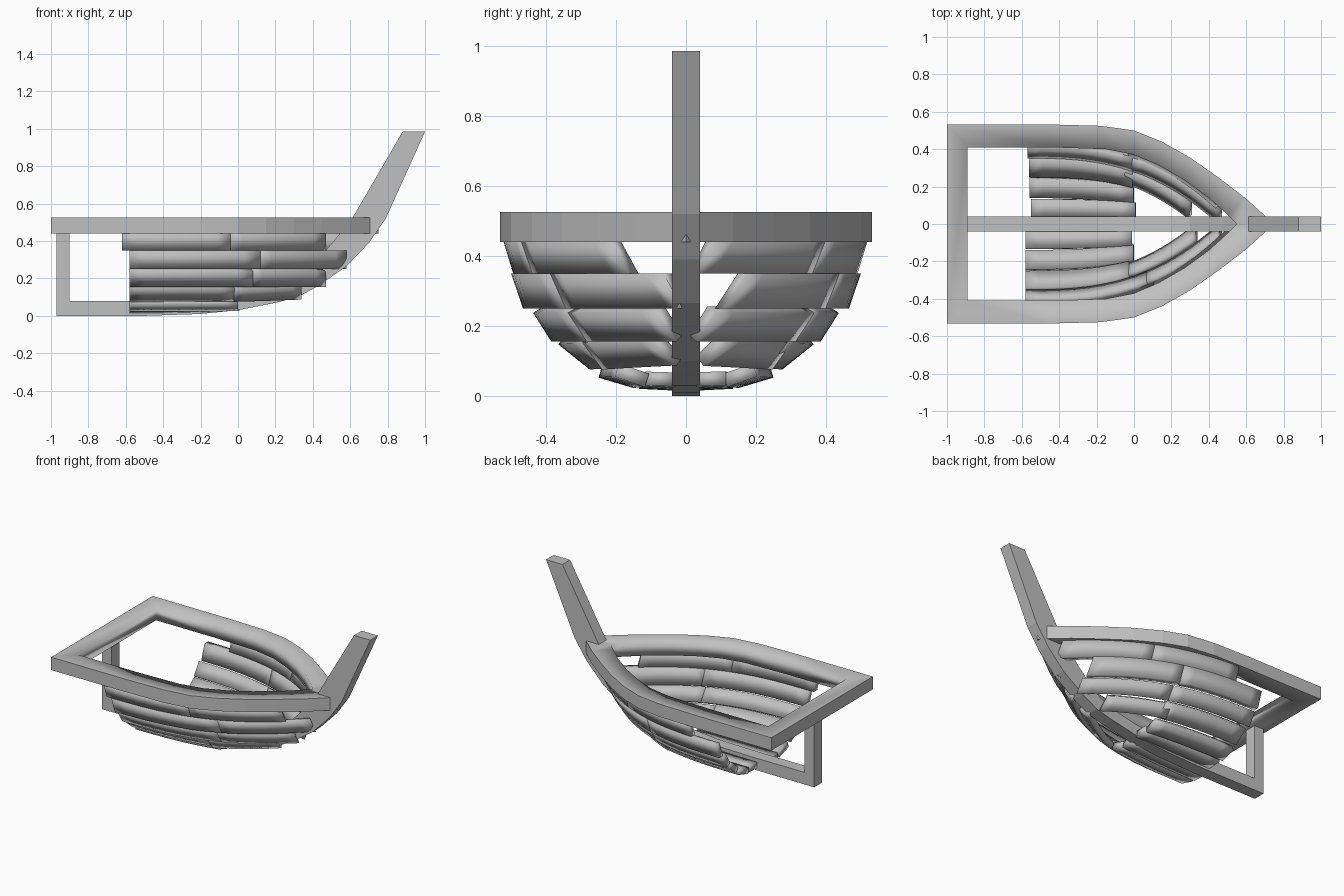
import bpy, bmesh
from mathutils import Vector

cube = bpy.data.objects.get("Cube")
if cube:
    bpy.data.objects.remove(cube, do_unlink=True)

wood = bpy.data.materials.new("grey_wood")
wood.use_nodes = True
grey = (0.53, 0.53, 0.53, 1)
wood.diffuse_color = grey
wood.node_tree.nodes["Principled BSDF"].inputs["Base Color"].default_value = grey


def finish(name, bm, smooth):
    bmesh.ops.recalc_face_normals(bm, faces=bm.faces)
    for f in bm.faces:
        f.smooth = smooth
    mesh = bpy.data.meshes.new(name)
    bm.to_mesh(mesh)
    bm.free()
    mesh.materials.append(wood)
    obj = bpy.data.objects.new(name, mesh)
    bpy.context.collection.objects.link(obj)


def loft(bm, rings, closed=False):
    """Skin a run of equal cross-sections; cap both ends if open."""
    vs = [[bm.verts.new(p) for p in r] for r in rings]
    n = len(vs[0])
    pairs = list(zip(vs, vs[1:])) + ([(vs[-1], vs[0])] if closed else [])
    for a, b in pairs:
        for i in range(n):
            j = (i + 1) % n
            bm.faces.new((a[i], a[j], b[j], b[i]))
    if not closed:
        bm.faces.new(vs[0])
        bm.faces.new(vs[-1])
    return vs


# Keel, stern post and raked stem as one profile
outer = [(-.97, 0), (-.5, 0), (-.2, .01), (0, .03), (.2, .07), (.32, .1), (.43, .16),
         (.58, .265), (.7, .39), (.79, .52), (1, .985)]
inner = [(.88, .985), (.61, .52), (.47, .35), (.4, .28), (.3, .19), (.2, .145), (0, .105),
         (-.2, .085), (-.5, .08), (-.9, .08), (-.9, .45), (-.97, .45)]
bm = bmesh.new()
loft(bm, [[(x, y, z) for x, z in outer + inner] for y in (-.04, .04)])
finish("keel_and_stem", bm, False)

# Gunwale: rectangular section swept round the deck outline
rim_out = [(-1, .532), (-.45, .532), (-.18, .525), (0, .5), (.15, .44), (.3, .355),
           (.45, .25), (.6, .135)]
rim_in = [(-.89, .41), (-.45, .41), (-.15, .4), (0, .37), (.13, .315), (.27, .235),
          (.4, .14), (.5, .05)]
pairs = list(zip(rim_out, rim_in))
path = pairs + [((.75, 0), (.55, 0))]
path += [((a[0], -a[1]), (b[0], -b[1])) for a, b in reversed(pairs)]
bm = bmesh.new()
rings = [[(*a, .44), (*a, .525), (*b, .525), (*b, .44)] for a, b in path]
vs = loft(bm, rings, closed=True)
outside = {v for ring in vs for v in ring[:2]}
for e in bm.edges:
    if all(v in outside for v in e.verts):
        e.smooth = False
finish("gunwale", bm, True)


# Hull planks
def hull_point(x, width, z, bow, rise):
    u = max(0, (x + .58) / (bow + .58))
    return Vector((x, width * max(0, 1 - u ** 2.7), z + rise * u * u))


def plank(name, side, row, x0, x1, steps=8):
    upper, lower = row
    rings = []
    for i in range(steps + 1):
        x = x0 + (x1 - x0) * i / steps
        top, low = hull_point(x, *upper), hull_point(x, *lower)
        ahead = hull_point(x + .01, *upper) - top
        inward = ahead.cross(top - low).normalized() * .04
        if inward.y > 0:
            inward = -inward
        if low.z > .2:  # the two highest strakes have level edges
            inward.z = 0
        ring = [top, low, low + inward, top + inward]
        rings.append([(p.x, side * max(p.y, .01), p.z) for p in ring])
    bm = bmesh.new()
    loft(bm, rings)
    finish(name, bm, True)


# Strakes from top to bottom: (half width, height, bow position, rise) per edge
rows = [((.523, .445, .70, 0), (.494, .35, .64, 0)),
        ((.5, .35, .64, 0), (.466, .25, .57, 0)),
        ((.437, .237, .56, 0), (.385, .155, .50, 0)),
        ((.365, .147, .5, .01), (.275, .075, .47, .01)),
        ((.365, .15, .46, .01), (.315, .068, .37, .02)),
        ((.25, .052, .5, .01), (.15, .022, .45, .01)),
        ((.135, .02, .6, .04), (.035, .015, .6, .05))]
# Plank ends and butt joints along each strake
joints = {-1: [(-.62, -.04, .47), (-.58, .12, .58), (-.58, .08, .47),
               (-.58, -.02), (-.02, .34), (-.58, 0), (-.58, -.01)],
          1: [(-.38, .17, .62), (-.57, -.02, .46), (-.57, 0, .47),
              (-.56, 0), (-.04, .31), (-.56, 0), (-.55, .01)]}
for side, label in ((-1, "right"), (1, "left")):
    for r, ends in enumerate(joints[side]):
        for k, (start, end) in enumerate(zip(ends, ends[1:])):
            plank(f"{label}_plank_{r + 1}_{k + 1}", side, rows[r], start, end)
